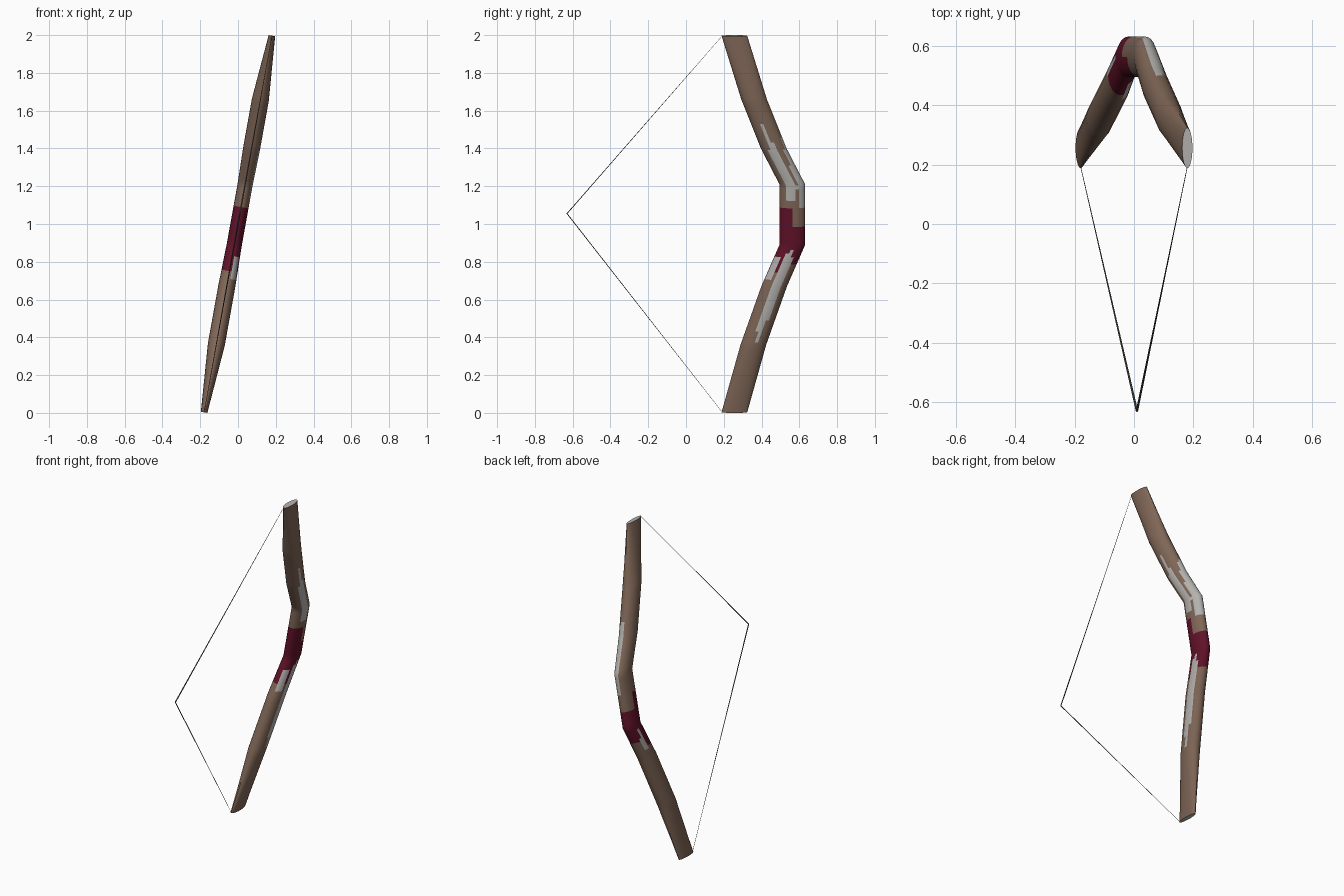
import bpy, bmesh, math
from mathutils import Matrix, Vector

if "Cube" in bpy.data.objects:
    bpy.data.objects.remove(bpy.data.objects["Cube"])

TILT = math.atan(0.18)          # the whole bow leans to the right
ROT = Matrix.Translation((0, 0, 1)) @ Matrix.Rotation(TILT, 4, 'Y')


def material(name, rgb):
    m = bpy.data.materials.new(name)
    m.diffuse_color = (*rgb, 1)
    m.use_nodes = True
    m.node_tree.nodes["Principled BSDF"].inputs["Base Color"].default_value = m.diffuse_color
    return m


WOOD = material("brown wood", (0.215, 0.135, 0.095))
GRIP = material("dark red wrap", (0.12, 0.006, 0.022))
METAL = material("pale grey", (0.46, 0.45, 0.43))
CORD = material("dark cord", (0.10, 0.09, 0.085))


def loft(name, rings, sides, mats, rule):
    """Skin elliptical rings (y, z, half width x, half depth y) and colour by rule."""
    bm = bmesh.new()
    loops = []
    for y, z, rx, ry in rings:
        loops.append([bm.verts.new((rx * math.cos(2 * math.pi * i / sides),
                                    y + ry * math.sin(2 * math.pi * i / sides), z))
                      for i in range(sides)])
    for k in range(len(loops) - 1):
        a, b = loops[k], loops[k + 1]
        zm = 1 + (rings[k][1] + rings[k + 1][1]) / 2 * math.cos(TILT)
        for i in range(sides):
            j = (i + 1) % sides
            f = bm.faces.new((a[i], a[j], b[j], b[i]))
            t = 2 * math.pi * (i + 0.5) / sides
            f.material_index = rule(zm, math.cos(t), math.sin(t))
    for cap in (list(reversed(loops[0])), loops[-1]):
        bm.faces.new(cap).material_index = len(mats) - 1
    bm.transform(ROT)
    bmesh.ops.recalc_face_normals(bm, faces=bm.faces)
    me = bpy.data.meshes.new(name)
    bm.to_mesh(me)
    bm.free()
    ob = bpy.data.objects.new(name, me)
    for m in mats:
        me.materials.append(m)
    bpy.context.collection.objects.link(ob)
    bpy.ops.object.select_all(action='DESELECT')
    ob.select_set(True)
    bpy.context.view_layer.objects.active = ob
    bpy.ops.object.shade_smooth_by_angle(angle=math.radians(30))
    return ob


# Bow stave: key sections (height, centre y, half width x, half depth y)
KEYS = [(0.0, 0.256, 0.0175, 0.068), (0.36, 0.357, 0.045, 0.068),
        (0.67, 0.467, 0.045, 0.068), (0.89, 0.563, 0.040, 0.068),
        (1.21, 0.563, 0.040, 0.068), (1.40, 0.465, 0.045, 0.068),
        (1.66, 0.361, 0.045, 0.068), (2.0, 0.256, 0.0175, 0.068)]


def stave_rings(step=0.02):
    out = []
    for p, q in zip(KEYS, KEYS[1:]):
        n = max(1, round((q[0] - p[0]) / step))
        for i in range(n):
            out.append([u + (v - u) * i / n for u, v in zip(p, q)])
    out.append(list(KEYS[-1]))
    return [(y, (z - 1) * 1.013, rx, ry) for z, y, rx, ry in out]


def stave_colour(z, side, back):
    # grey streak up the right side of the lower limb
    if side > 0 and 0.38 < z < 0.87:
        w = 0.42 * min(1, (z - 0.32) / 0.25, (0.90 - z) / 0.1)
        if abs(back - 0.08) < w:
            return 2
    # short grey slivers at the front and left of the lower limb
    if 0.72 < z < 0.84 and -0.95 < back < -0.6 and side > 0:
        return 2
    if 0.74 < z < 0.88 and side < 0 and abs(back - 0.2) < 0.3 * (0.9 - z) / 0.15:
        return 2
    # red wrap on the handle
    if (0.75 if back < 0.2 else 0.80) < z < (1.09 if back < 0.05 else 1.0):
        return 1
    # grey streak on the right side of the upper limb
    if side > 0 and 1.12 < z < 1.54 and abs(back + 0.1) < 0.35 * min(1, (1.6 - z) / 0.25):
        return 2
    # grey patch on the back of the upper limb
    if side > -0.3 and 1.09 < z < 1.48 and back > 0.35 + 0.6 * abs(z - 1.2) / 0.28:
        return 2
    return 0


loft("bow_stave", stave_rings(), 24, [WOOD, GRIP, METAL], stave_colour)

# Drawn string: tip, nock point, tip
loft("bow_string", [(0.19, -1.01, 0.001, 0.001), (-0.63, 0.056, 0.004, 0.003),
                    (0.19, 1.01, 0.001, 0.001)], 6, [CORD], lambda z, s, b: 0)
